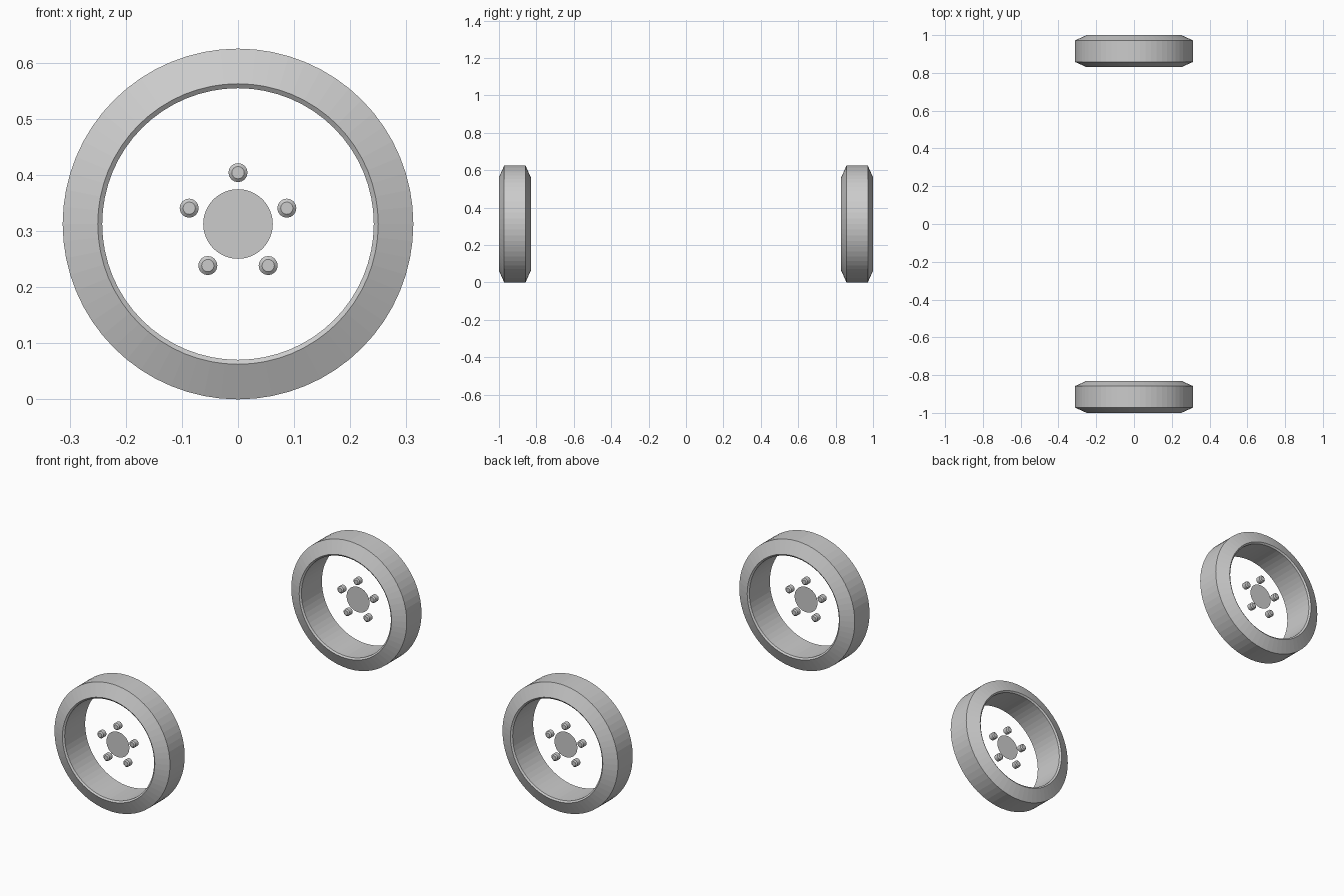
import bpy, bmesh, math

if "Cube" in bpy.data.objects:
    bpy.data.objects.remove(bpy.data.objects["Cube"])

R = 0.3125        # tyre radius and axle height
WHEEL_Y = 0.915   # distance of each wheel centre from the middle
HUB_Y = 0.928     # hub plate and bolts sit slightly outboard


def lathe(name, profile, segments, centre, closed=False):
    """Spin a (radius, y) profile about an axis parallel to y."""
    bm = bmesh.new()
    rings = []
    for r, y in profile:
        rings.append([bm.verts.new((r * math.sin(2 * math.pi * i / segments), y,
                                    r * math.cos(2 * math.pi * i / segments)))
                      for i in range(segments)])
    pairs = list(zip(rings, rings[1:]))
    if closed:
        pairs.append((rings[-1], rings[0]))
    else:
        bm.faces.new(rings[0])
        if len(rings) > 1:
            bm.faces.new(rings[-1])
    for a, b in pairs:
        for i in range(segments):
            j = (i + 1) % segments
            bm.faces.new((a[i], a[j], b[j], b[i]))
    bmesh.ops.recalc_face_normals(bm, faces=bm.faces)
    mesh = bpy.data.meshes.new(name)
    bm.to_mesh(mesh)
    bm.free()
    obj = bpy.data.objects.new(name, mesh)
    obj.location = centre
    bpy.context.collection.objects.link(obj)
    return obj


# Half cross-section of the tyre: inner wall, lip, shoulder, tread edge
half = [(0.242, 0.079), (0.25, 0.085), (R, 0.057)]
tyre_profile = half + [(r, -y) for r, y in reversed(half)]
bolt_profile = [(0.011, -0.016), (0.017, -0.011), (0.017, 0.011), (0.011, 0.016)]

for side, label in ((-1, "front"), (1, "back")):
    # Hollow tyre with sloped shoulders
    lathe(label + "_tyre", tyre_profile, 64, (0, side * WHEEL_Y, R), closed=True)
    # Thin hub disc
    lathe(label + "_hub_disc", [(0.062, 0)], 48, (0, side * HUB_Y, R))
    # Five wheel bolts around the hub
    for k in range(5):
        a = 2 * math.pi * k / 5
        lathe(f"{label}_bolt_{k + 1}", bolt_profile, 16,
              (0.0915 * math.sin(a), side * HUB_Y, R + 0.0915 * math.cos(a)))
